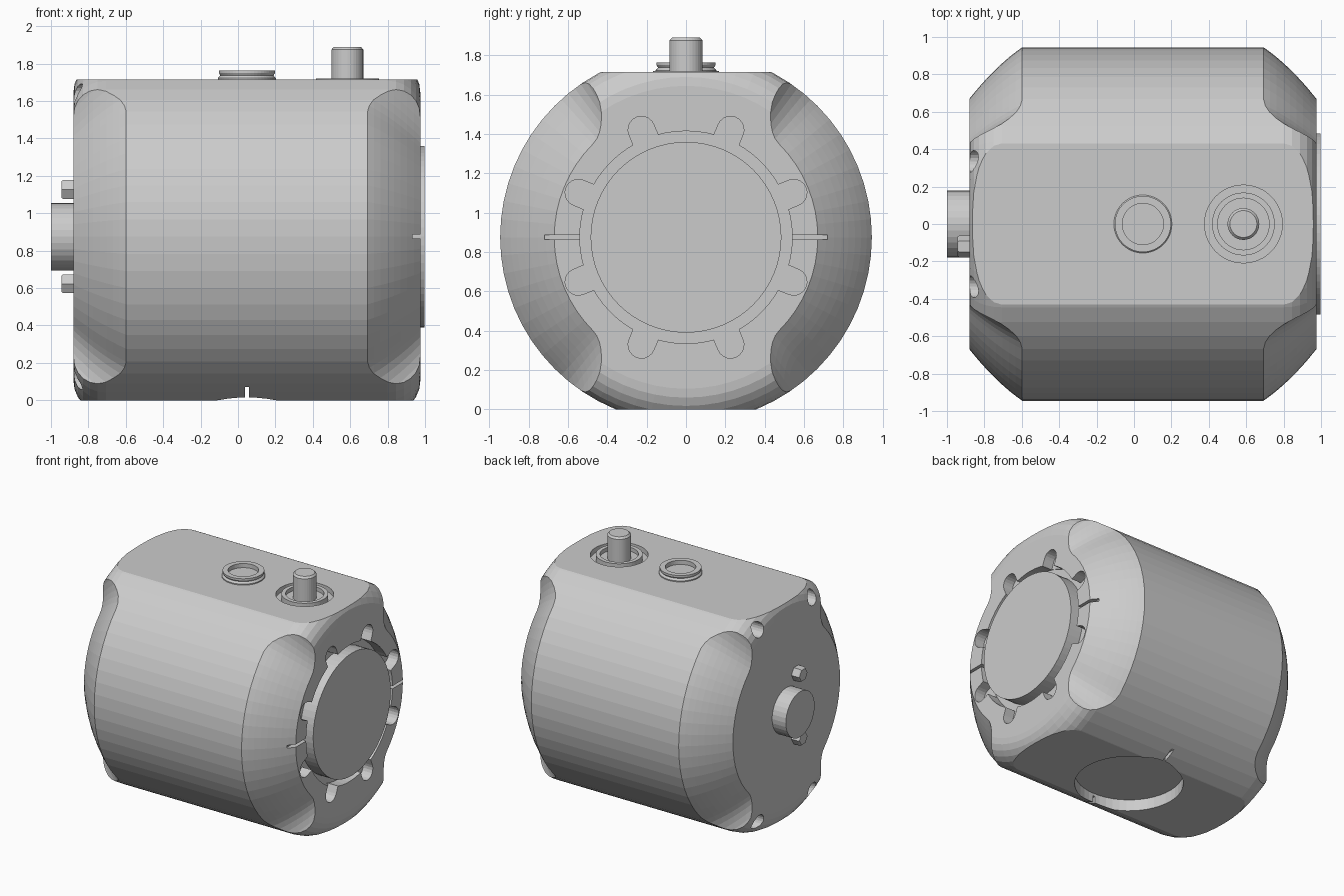
import bpy, bmesh
from math import sin, cos, pi, radians, sqrt
from mathutils import Vector

if "Cube" in bpy.data.objects:
    bpy.data.objects.remove(bpy.data.objects["Cube"])

CX, CZ = 0.0475, 0.875      # centre of the housing
R, HALF = 0.945, 0.9275     # housing radius and half length
TOP = 1.715


def loft(name, rings):
    """Solid from a list of matching closed loops, capped at both ends."""
    bm = bmesh.new()
    loops = [[bm.verts.new(p) for p in ring] for ring in rings]
    n = len(loops[0])
    for a, b in zip(loops, loops[1:]):
        for i in range(n):
            j = (i + 1) % n
            bm.faces.new((a[i], a[j], b[j], b[i]))
    bm.faces.new(loops[0])
    bm.faces.new(loops[-1])
    bmesh.ops.recalc_face_normals(bm, faces=bm.faces)
    me = bpy.data.meshes.new(name)
    bm.to_mesh(me)
    bm.free()
    ob = bpy.data.objects.new(name, me)
    bpy.context.collection.objects.link(ob)
    return ob


def turn_x(name, profile, y=0, z=CZ, n=64):
    """Revolve (x, r) points about an axis along x."""
    return loft(name, [[(x, y + r * cos(2 * pi * i / n), z + r * sin(2 * pi * i / n))
                        for i in range(n)] for x, r in profile])


def turn_z(name, profile, x, y=0, n=48):
    """Revolve (z, r) points about a vertical axis."""
    return loft(name, [[(x + r * cos(2 * pi * i / n), y + r * sin(2 * pi * i / n), z)
                        for i in range(n)] for z, r in profile])


def box(name, x0, x1, y0, y1, z0, z1):
    return loft(name, [[(x0, y0, z), (x1, y0, z), (x1, y1, z), (x0, y1, z)] for z in (z0, z1)])


def cut(target, cutter, op='DIFFERENCE'):
    """Apply a boolean and remove the cutter."""
    cutter.hide_render = True
    m = target.modifiers.new("cut", 'BOOLEAN')
    m.operation, m.solver, m.object = op, 'EXACT', cutter
    bpy.context.view_layer.objects.active = target
    bpy.ops.object.modifier_apply(modifier=m.name)
    bpy.data.objects.remove(cutter)


# Housing: drum with rounded rims, trimmed flat at top and bottom
F = 0.175
rim = [(HALF - F + F * sin(a), R - F + F * cos(a)) for a in (radians(15 * i) for i in range(7))]
profile = [(CX - x, r) for x, r in reversed(rim)] + [(CX + x, r) for x, r in rim]
body = turn_x("housing", profile)
cut(body, box("trim", -2, 2, -2, 2, 0, TOP), 'INTERSECT')


# Scooped shoulders at both ends, both sides
def shoulder(sx, sy):
    angles = [(5.625 * i, 0.0) for i in range(9)]
    for k in range(1, 9):
        s = sin(k / 8 * pi / 2)
        angles.append((45 + 14.8 * s, 0.30 * (1 - sqrt(max(0, 1 - s * s)))))
    angles = [(-a, d) for a, d in reversed(angles[1:])] + angles
    rings = []
    for a, lift in angles:
        sec = []
        for k in range(-2, 11):
            t = k / 8
            sec.append((0.645 + 0.2825 * t, R - 0.275 * t + 0.08 * t * (1 - t) + lift))
        sec += [(sec[-1][0], 1.7), (sec[0][0], 1.7)]
        c, s = cos(radians(a)), sin(radians(a))
        rings.append([(CX + sx * x, sy * r * c, CZ + r * s) for x, r in sec])
    return loft("shoulder_cutter", rings)


for sx in (-1, 1):
    for sy in (-1, 1):
        cut(body, shoulder(sx, sy))

# Right end: ring groove with eight rounded pockets and two side slits
XR = CX + HALF
cut(body, turn_x("groove", [(XR - 0.09, 0.54), (XR + 0.1, 0.54)]))
for k in range(8):
    a = radians(22.5 + 45 * k)
    d, t = Vector((0, cos(a), sin(a))), Vector((0, -sin(a), cos(a)))
    flat = [(0.5, -0.068), (0.592, -0.068)]
    arc = [(0.592 + 0.068 * cos(b), 0.068 * sin(b)) for b in (pi * (i / 10 - 0.5) for i in range(1, 10))]
    pts = flat + arc + [(0.592, 0.068), (0.5, 0.068)]
    cut(body, loft("pocket", [[Vector((x, 0, CZ)) + d * u + t * v for u, v in pts]
                              for x in (XR - 0.085, XR + 0.1)]))
for s in (-1, 1):
    y0, y1 = sorted((s * 0.5, s * 0.72))
    cut(body, box("slit", XR - 0.05, XR + 0.1, y0, y1, CZ - 0.011, CZ + 0.011))
turn_x("end_cap_disc", [(XR - 0.1, 0.485), (0.998, 0.485)])

# Left end: screw holes, shaft and pegs
XL = CX - HALF
for sy in (-1, 1):
    for sz in (-1, 1):
        cut(body, turn_x("hole", [(XL - 0.1, 0.058), (XL + 0.14, 0.058)], sy * 0.335, CZ + sz * 0.76, 20))
turn_x("drive_shaft", [(-1.0, 0.18), (XL + 0.03, 0.18)], n=32)
for sz in (-1, 1):
    turn_x("locating_peg", [(-0.945, 0.05), (-0.935, 0.058), (XL + 0.03, 0.058)],
           -0.12, CZ + sz * 0.252, 6)

# Underside: round recess with a thin slit to each side
cut(body, turn_z("recess", [(-0.1, 0.39), (0.09, 0.39)], CX))
for s in (-1, 1):
    y0, y1 = sorted((s * 0.36, s * 0.6))
    cut(body, box("slit", CX - 0.011, CX + 0.011, y0, y1, -0.1, 0.07))

# Top: sunken seat with collars and a button, plus a hollow port
KX = 0.585
cut(body, turn_z("seat", [(TOP - 0.04, 0.208), (TOP + 0.1, 0.208)], KX))
turn_z("button_collar", [(TOP - 0.06, 0.168), (TOP + 0.006, 0.168), (TOP + 0.006, 0.138),
                         (TOP - 0.025, 0.138)], KX)
turn_z("button", [(TOP - 0.06, 0.085), (1.875, 0.085), (1.89, 0.072)], KX, n=32)
turn_z("port_ring", [(TOP - 0.02, 0.155), (TOP + 0.008, 0.155), (TOP + 0.022, 0.142),
                     (1.75, 0.15), (1.763, 0.15), (1.763, 0.11), (1.73, 0.11)], CX)
